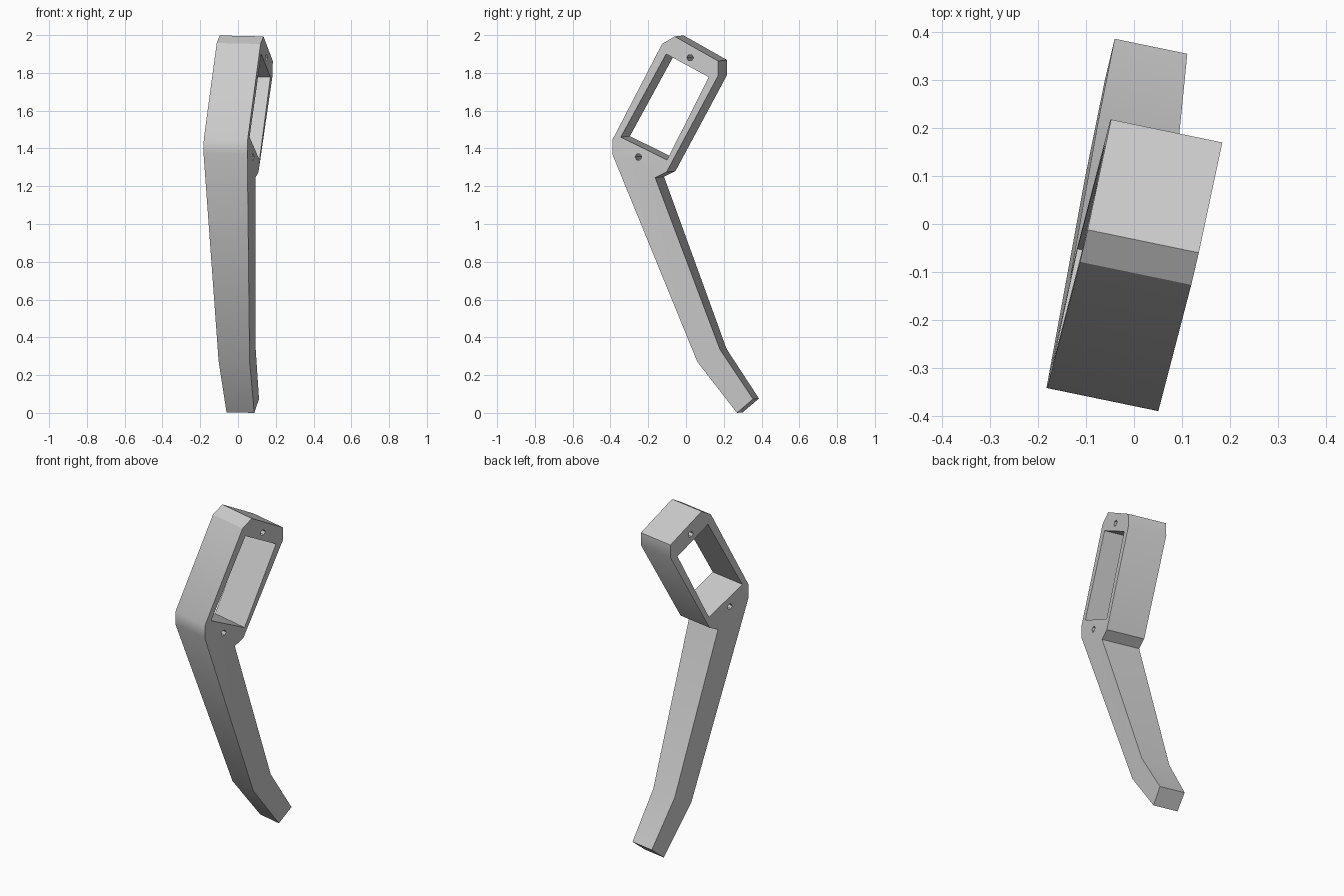
import bpy, bmesh, math

cube = bpy.data.objects.get("Cube")
if cube:
    bpy.data.objects.remove(cube, do_unlink=True)

grey = bpy.data.materials.new("light grey")
grey.use_nodes = True
color = (0.6, 0.6, 0.6, 1)
grey.diffuse_color = color
grey.node_tree.nodes["Principled BSDF"].inputs["Base Color"].default_value = color

WIDTH, SKEW, RISE = 0.232, 0.048, 0.005

# Side profile (y, z): bent handle with a rectangular head
outline = [(-0.39, 1.445), (-0.39, 1.37), (0.06, 0.27), (0.27, 0.0),
           (0.355, 0.073), (0.18, 0.335), (-0.163, 1.245), (-0.103, 1.275),
           (0.17, 1.785), (0.17, 1.863), (-0.06, 1.993), (-0.127, 1.953)]
# Opening through the head
window = [(-0.105, 1.9), (0.12, 1.778), (-0.10, 1.339), (-0.345, 1.46)]


def pin_hole(y, z, r=0.018, sides=6):
    return [(y + r * math.cos(math.tau * i / sides),
             z + r * math.sin(math.tau * i / sides)) for i in range(sides)]


def place(y, z, far):
    """Put a profile point on the near or far side; the leg narrows downward."""
    taper = 0.064 * max(0, 1.33 - z)
    x = 0.05 + 0.224 * (y + 0.39) + 0.019 * (z - 1.4) - taper
    t = (WIDTH - taper) / WIDTH if far else 0
    return (x - WIDTH * t, y + SKEW * t, z + RISE * t)


bm = bmesh.new()
caps = ([], [])
for loop in (outline, window, pin_hole(0.022, 1.88), pin_hole(-0.252, 1.355)):
    near, far = [[bm.verts.new(place(y, z, f)) for y, z in loop] for f in (False, True)]
    # Walls between the two sides
    for i in range(len(loop)):
        j = (i + 1) % len(loop)
        bm.faces.new((near[i], near[j], far[j], far[i]))
        for cap, ring in zip(caps, (near, far)):
            cap.append(bm.edges.get((ring[i], ring[j])))

# Side faces, filled around the openings
for cap in caps:
    bmesh.ops.triangle_fill(bm, edges=cap, use_beauty=True)
bmesh.ops.recalc_face_normals(bm, faces=bm.faces)

mesh = bpy.data.meshes.new("bent_handle")
bm.to_mesh(mesh)
bm.free()
mesh.materials.append(grey)
handle = bpy.data.objects.new("bent_handle", mesh)
bpy.context.collection.objects.link(handle)

# Soft shading on the gentle bends only
bpy.ops.object.select_all(action='DESELECT')
handle.select_set(True)
bpy.context.view_layer.objects.active = handle
bpy.ops.object.shade_smooth_by_angle(angle=math.radians(30))
